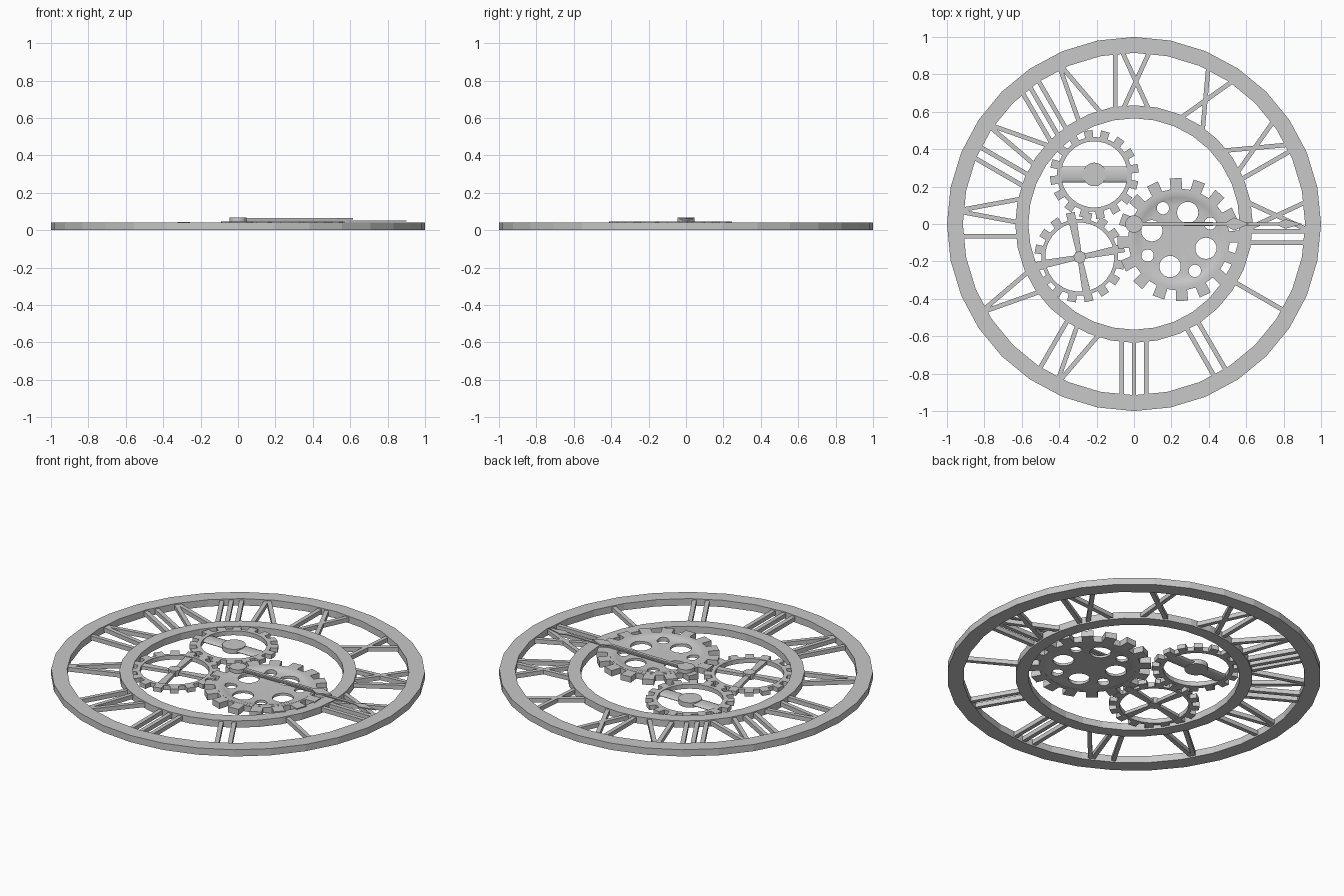
import bpy, bmesh, math
from mathutils import Matrix, Vector

if "Cube" in bpy.data.objects:
    bpy.data.objects.remove(bpy.data.objects["Cube"])

metal = bpy.data.materials.new("grey_metal")
metal.use_nodes = True
grey = (0.58, 0.58, 0.58, 1)
metal.diffuse_color = grey
metal.node_tree.nodes["Principled BSDF"].inputs["Base Color"].default_value = grey


def finish(name, bm, smooth=False):
    bmesh.ops.recalc_face_normals(bm, faces=bm.faces)
    mesh = bpy.data.meshes.new(name)
    bm.to_mesh(mesh)
    bm.free()
    mesh.materials.append(metal)
    obj = bpy.data.objects.new(name, mesh)
    bpy.context.collection.objects.link(obj)
    if smooth:
        bpy.ops.object.select_all(action="DESELECT")
        obj.select_set(True)
        bpy.context.view_layer.objects.active = obj
        bpy.ops.object.shade_smooth_by_angle(angle=math.radians(40))
    return obj


def polar(r, degrees):
    a = math.radians(degrees)
    return Vector((r * math.cos(a), r * math.sin(a)))


def prism(bm, points, z0, z1):
    """Extrude a flat outline between two heights."""
    low = [bm.verts.new((p[0], p[1], z0)) for p in points]
    face = bm.faces.new(low)
    top = bmesh.ops.extrude_face_region(bm, geom=[face])["geom"]
    moved = [v for v in top if isinstance(v, bmesh.types.BMVert)]
    bmesh.ops.translate(bm, verts=moved, vec=(0, 0, z1 - z0))


def bar(bm, a, b, width, z0, z1):
    side = (b - a).orthogonal().normalized() * width / 2
    prism(bm, [a + side, b + side, b - side, a - side], z0, z1)


def disc(bm, centre, r, z0, z1, sides=24):
    prism(bm, [Vector(centre) + polar(r, 360 * i / sides) for i in range(sides)], z0, z1)


def band(bm, outer, inner, z0, z1):
    """Ring solid between two outlines with the same number of points."""
    n = len(outer)
    loops = [[bm.verts.new((p[0], p[1], z)) for p in pts]
             for pts, z in ((outer, z0), (outer, z1), (inner, z1), (inner, z0))]
    for k in range(4):
        a, b = loops[k], loops[(k + 1) % 4]
        for i in range(n):
            j = (i + 1) % n
            bm.faces.new((a[i], a[j], b[j], b[i]))


def plain_ring(name, outer, inner, z0, z1, sides=32):
    bm = bmesh.new()
    angles = [360 * i / sides for i in range(sides)]
    band(bm, [polar(outer, a) for a in angles], [polar(inner, a) for a in angles], z0, z1)
    return finish(name, bm)


def toothed_ring(bm, centre, tip, root, inner, phase, z0, z1, teeth=16):
    c, pitch = Vector(centre), 360 / teeth
    outer, inside = [], []
    for i in range(teeth):
        for offset, r in ((-0.28, root), (-0.25, tip), (0.25, tip), (0.28, root)):
            a = phase + (i + offset) * pitch
            outer.append(c + polar(r, a))
            inside.append(c + polar(inner, a))
    band(bm, outer, inside, z0, z1)


# Dial rings
plain_ring("outer_ring", 1.0, 0.915, 0, 0.04)
plain_ring("inner_ring", 0.635, 0.565, 0, 0.04)

# Hour numerals: strokes with their sideways centre, listed by dial angle
numerals = {
    0: [("X", 0.045), ("I", -0.04), ("I", -0.10)],
    30: [("X", 0.03), ("I", -0.08)],
    60: [("X", 0)],
    90: [("I", 0.10), ("X", -0.01)],
    120: [("V", -0.08), ("I", 0.06), ("I", 0.115), ("I", 0.165)],
    150: [("V", -0.07), ("I", 0.055), ("I", 0.12)],
    180: [("V", -0.07), ("I", 0.065)],
    210: [("V", 0)],
    240: [("V", 0.07), ("I", -0.05)],
    270: [("I", -0.065), ("I", 0), ("I", 0.065)],
    300: [("I", -0.035), ("I", 0.035)],
    330: [("I", 0)],
}
# Sideways offsets at the inner and outer end of each stroke
strokes = {"I": [(0, 0)], "V": [(-0.065, -0.005), (0.065, 0.005)],
           "X": [(-0.075, 0.075), (0.075, -0.075)]}
for angle, letters in numerals.items():
    bm = bmesh.new()
    for letter, centre in letters:
        for a, b in strokes[letter]:
            bar(bm, Vector((0.60, centre + a)), Vector((0.925, centre + b)), 0.024, 0.008, 0.033)
    bmesh.ops.rotate(bm, verts=bm.verts, matrix=Matrix.Rotation(math.radians(angle), 3, "Z"))
    finish("hour_mark_%d" % angle, bm)

# Large gear: toothed rim around a dished plate
big = Vector((0.24, -0.083))
bm = bmesh.new()
toothed_ring(bm, big, 0.33, 0.272, 0.25, 3, 0.012, 0.046)
finish("large_gear_teeth", bm)

bm = bmesh.new()
profile = [(0, 0.034), (0.185, 0.034), (0.205, 0.036), (0.225, 0.042), (0.24, 0.047), (0.26, 0.047),
           (0.26, 0.013), (0.235, 0.013), (0.215, 0.016), (0.195, 0.02), (0, 0.02)]
verts = [bm.verts.new((r, 0, z)) for r, z in profile]
edges = [bm.edges.new(pair) for pair in zip(verts, verts[1:])]
bmesh.ops.spin(bm, geom=verts + edges, cent=(0, 0, 0), axis=(0, 0, 1),
               angle=2 * math.pi, steps=48, use_merge=True)
bmesh.ops.remove_doubles(bm, verts=bm.verts, dist=0.0001)
bmesh.ops.translate(bm, verts=bm.verts, vec=(big.x, big.y, 0))
plate = finish("large_gear_plate", bm, smooth=True)

# Round holes through the plate
bm = bmesh.new()
for k in range(4):
    disc(bm, big + polar(0.152, 72 + 90 * k), 0.057, -0.1, 0.2)
    disc(bm, big + polar(0.188, 117 + 90 * k), 0.033, -0.1, 0.2)
cutter = finish("hole_cutter", bm)
cutter.hide_render = True
holes = plate.modifiers.new("holes", "BOOLEAN")
holes.operation, holes.solver, holes.object = "DIFFERENCE", "EXACT", cutter
bpy.ops.object.select_all(action="DESELECT")
plate.select_set(True)
bpy.context.view_layer.objects.active = plate
while plate.modifiers:
    bpy.ops.object.modifier_apply(modifier=plate.modifiers[0].name)
bpy.data.objects.remove(cutter)

# Upper small gear with a single rounded crossbar
upper = Vector((-0.212, 0.265))
bm = bmesh.new()
toothed_ring(bm, upper, 0.238, 0.2, 0.177, 8, 0.01, 0.036)
finish("upper_gear_rim", bm)
bm = bmesh.new()
bmesh.ops.create_cone(bm, cap_ends=True, segments=16, radius1=0.043, radius2=0.043, depth=0.37,
                      matrix=Matrix.Translation((upper.x, upper.y, 0.023))
                      @ Matrix.Diagonal((1, 1, 0.25, 1)) @ Matrix.Rotation(math.pi / 2, 4, "Y"))
finish("upper_gear_crossbar", bm, smooth=True)
bm = bmesh.new()
disc(bm, upper, 0.063, 0.01, 0.038)
finish("upper_gear_hub", bm)

# Lower small gear with four tapered spokes
lower = Vector((-0.29, -0.177))
bm = bmesh.new()
toothed_ring(bm, lower, 0.243, 0.205, 0.185, 12, 0.01, 0.036)
finish("lower_gear_rim", bm)
bm = bmesh.new()
for k in range(4):
    a = 11 + 90 * k
    side = polar(1, a + 90)
    near, far = lower + polar(0.01, a), lower + polar(0.195, a)
    prism(bm, [near - side * 0.013, far - side * 0.022, far + side * 0.022, near + side * 0.013],
          0.014, 0.032)
finish("lower_gear_spokes", bm)
bm = bmesh.new()
disc(bm, lower, 0.034, 0.01, 0.044, 8)
finish("lower_gear_hub", bm)

# Clock hands and their centre pin
bm = bmesh.new()
disc(bm, (0, 0), 0.046, 0.045, 0.067)
finish("centre_pin", bm)


def hand(name, start, wide, tip, half, z0, z1):
    bm = bmesh.new()
    prism(bm, [(0, -0.011), (start, -0.008), (wide, -half), (tip, 0),
               (wide, half), (start, 0.008), (0, 0.011)], z0, z1)
    finish(name, bm)


hand("hour_hand", 0.49, 0.535, 0.615, 0.035, 0.057, 0.065)
hand("minute_hand", 0.77, 0.81, 0.90, 0.025, 0.047, 0.053)
